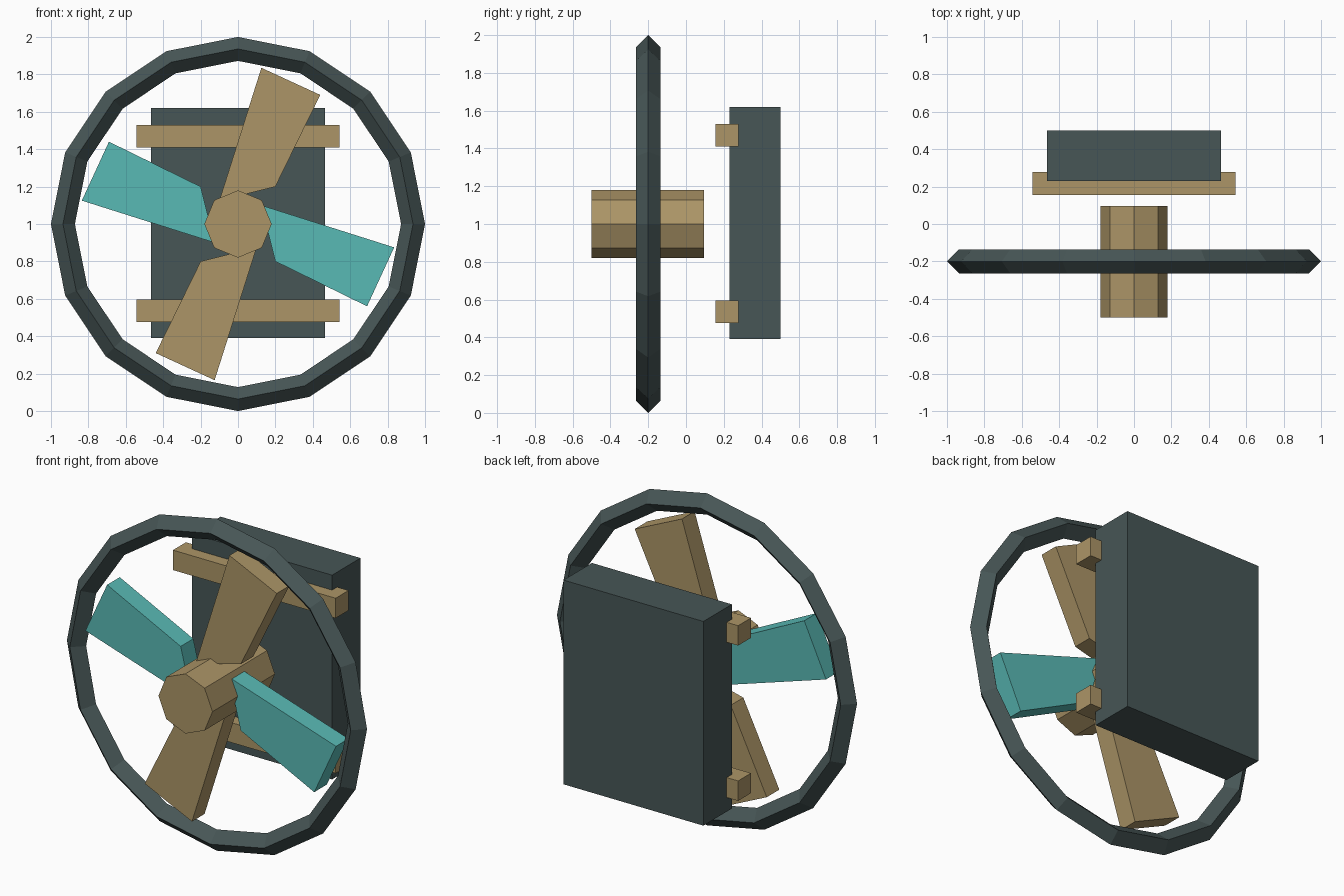
import bpy
import bmesh
from math import pi
from mathutils import Matrix

cube = bpy.data.objects.get("Cube")
if cube:
    bpy.data.objects.remove(cube, do_unlink=True)


def make_material(name, rgb):
    """Flat material from sRGB bytes."""
    color = [((c / 255 + 0.055) / 1.055) ** 2.4 for c in rgb] + [1.0]
    mat = bpy.data.materials.new(name)
    mat.use_nodes = True
    mat.diffuse_color = color
    mat.node_tree.nodes["Principled BSDF"].inputs["Base Color"].default_value = color
    return mat


slate = make_material("dark slate", (71, 86, 86))
tan = make_material("tan", (172, 149, 103))
teal = make_material("teal", (89, 186, 181))

HUB_Z = 1.0
WHEEL_Y = -0.2


def finish(obj, name, mat):
    obj.name = name
    obj.data.name = name
    obj.data.materials.append(mat)


def box(name, mat, low, high):
    """Box between two opposite corners."""
    center = [(a + b) / 2 for a, b in zip(low, high)]
    bpy.ops.mesh.primitive_cube_add(size=1, location=center)
    obj = bpy.context.object
    obj.scale = [b - a for a, b in zip(low, high)]
    bpy.ops.object.transform_apply(location=False, rotation=False, scale=True)
    finish(obj, name, mat)


def blade(name, mat, turn):
    """Flat paddle extruded along y, turned about the hub."""
    outline = [(-0.10, 0.125), (0.125, 0.835), (0.44, 0.69), (0.20, 0.20)]
    thickness = 0.12
    bm = bmesh.new()
    front = bm.faces.new([bm.verts.new((x, -thickness / 2, z)) for x, z in outline])
    side = bmesh.ops.extrude_face_region(bm, geom=[front], use_keep_orig=True)
    moved = [v for v in side["geom"] if isinstance(v, bmesh.types.BMVert)]
    bmesh.ops.translate(bm, verts=moved, vec=(0, thickness, 0))
    bmesh.ops.rotate(bm, verts=bm.verts, cent=(0, 0, 0), matrix=Matrix.Rotation(turn, 3, "Y"))
    bmesh.ops.recalc_face_normals(bm, faces=bm.faces)
    mesh = bpy.data.meshes.new(name)
    bm.to_mesh(mesh)
    bm.free()
    obj = bpy.data.objects.new(name, mesh)
    obj.location = (0, WHEEL_Y, HUB_Z)
    bpy.context.collection.objects.link(obj)
    finish(obj, name, mat)


# Outer ring with a diamond cross-section
bpy.ops.mesh.primitive_torus_add(
    major_segments=16, minor_segments=4, major_radius=0.936, minor_radius=0.064,
    location=(0, WHEEL_Y, HUB_Z), rotation=(pi / 2, 0, 0))
finish(bpy.context.object, "outer_ring", slate)

# Octagonal hub
bpy.ops.mesh.primitive_cylinder_add(
    vertices=8, radius=0.18, depth=0.595,
    location=(0, -0.2025, HUB_Z), rotation=(pi / 2, 0, 0))
finish(bpy.context.object, "hub", tan)

# Four blades in alternating colours
for i, place in enumerate(("top", "left", "bottom", "right")):
    blade(f"{place}_blade", teal if i % 2 else tan, i * pi / 2)

# Rear housing with two mounting rails
box("housing", slate, (-0.466, 0.23, 0.39), (0.466, 0.5, 1.62))
for name, z in (("lower_rail", 0.535), ("upper_rail", 1.47)):
    box(name, tan, (-0.542, 0.155, z - 0.06), (0.542, 0.278, z + 0.06))
